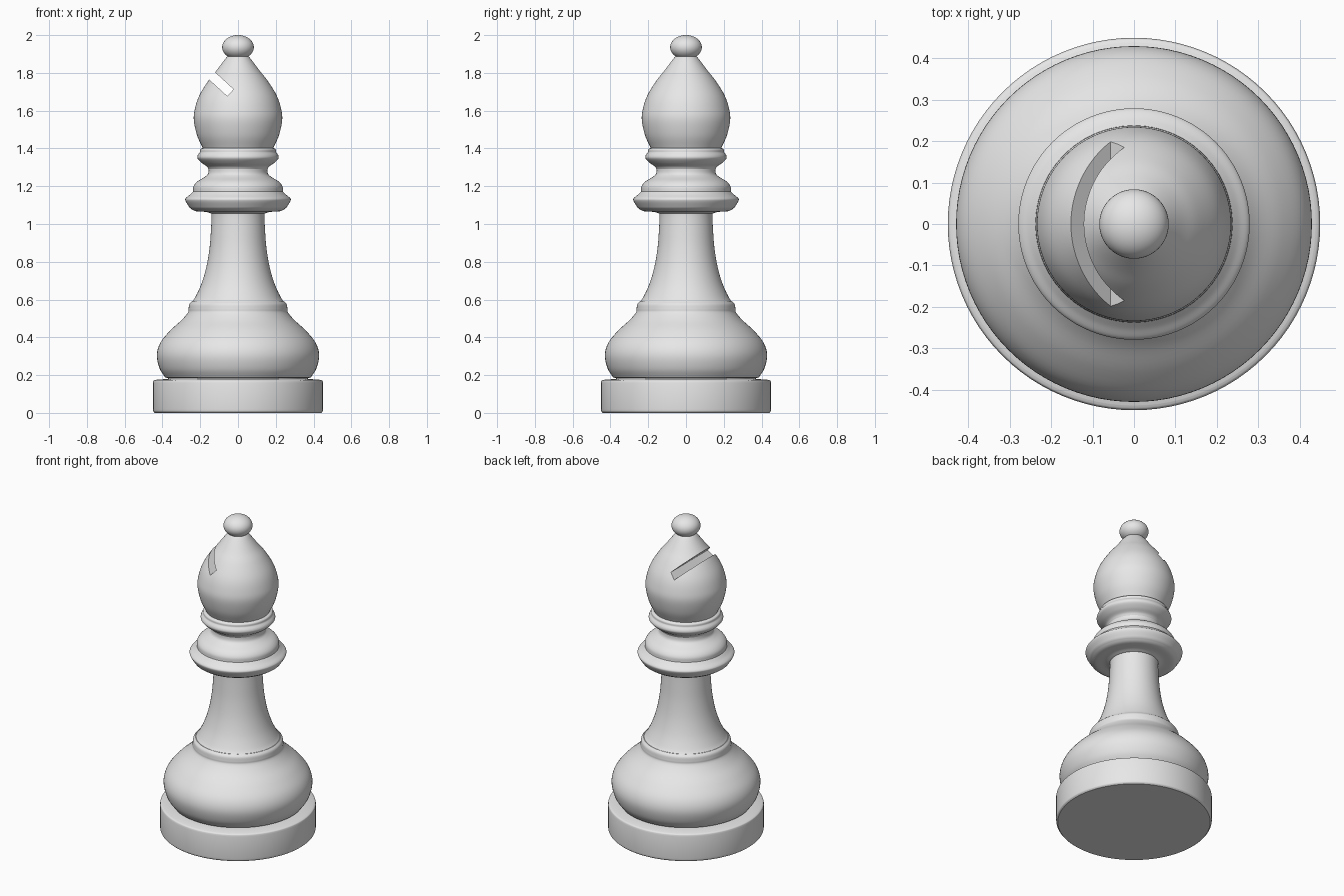
import bpy, bmesh, math
from mathutils import Vector, Matrix

if "Cube" in bpy.data.objects:
    bpy.data.objects.remove(bpy.data.objects["Cube"])

grey = bpy.data.materials.new("light_grey")
grey.diffuse_color = (0.8, 0.8, 0.8, 1)
grey.use_nodes = True
grey.node_tree.nodes["Principled BSDF"].inputs["Base Color"].default_value = grey.diffuse_color
SEG = 96


def smooth(pts, n=5):
    """Catmull-Rom curve through a short run of (radius, height) points."""
    if len(pts) < 3:
        return pts
    p = [Vector(q) for q in pts]
    p = [2 * p[0] - p[1]] + p + [2 * p[-1] - p[-2]]
    out = []
    for a, b, c, d in zip(p, p[1:], p[2:], p[3:]):
        for i in range(n):
            t = i / n
            out.append(0.5 * (2 * b + (c - a) * t + (2 * a - 5 * b + 4 * c - d) * t * t
                              + (3 * b - a - 3 * c + d) * t ** 3))
    return out + [p[-2]]


def finish(bm, name, angle=35):
    bmesh.ops.recalc_face_normals(bm, faces=bm.faces)
    me = bpy.data.meshes.new(name)
    bm.to_mesh(me)
    bm.free()
    ob = bpy.data.objects.new(name, me)
    bpy.context.collection.objects.link(ob)
    me.materials.append(grey)
    for o in bpy.context.selected_objects:
        o.select_set(False)
    bpy.context.view_layer.objects.active = ob
    ob.select_set(True)
    bpy.ops.object.shade_smooth_by_angle(angle=math.radians(angle))
    return ob


def lathe(name, *runs):
    """Closed turned solid; each run is smooth, joints between runs are creased."""
    prof = [q for r in runs for q in smooth(r)]
    bm = bmesh.new()
    rings = []
    for r, z in prof:
        rings.append([bm.verts.new((r * math.cos(2 * math.pi * i / SEG),
                                    r * math.sin(2 * math.pi * i / SEG), z)) for i in range(SEG)])
    for a, b in zip(rings, rings[1:]):
        for i in range(SEG):
            j = (i + 1) % SEG
            bm.faces.new((a[i], a[j], b[j], b[i]))
    bm.faces.new(rings[0])
    bm.faces.new(rings[-1])
    bmesh.ops.remove_doubles(bm, verts=bm.verts, dist=1e-5)
    return finish(bm, name)


# base disc
lathe("base", [(0.44, 0), (0.448, 0.008), (0.45, 0.02)],
      [(0.45, 0.16), (0.447, 0.17), (0.438, 0.175)], [(0.37, 0.18), (0.37, 0.19)])

# rounded foot with a small shoulder ring
lathe("foot", [(0.37, 0.17), (0.37, 0.185)],
      [(0.385, 0.187), (0.415, 0.235), (0.43, 0.305), (0.412, 0.37), (0.36, 0.435),
       (0.30, 0.49), (0.266, 0.53), (0.262, 0.55), (0.258, 0.575), (0.245, 0.59)])

# tapered stem
lathe("stem", [(0.25, 0.58), (0.228, 0.61), (0.195, 0.68), (0.168, 0.77),
               (0.151, 0.87), (0.143, 0.97), (0.14, 1.05), (0.145, 1.08)])

# wide collar
lathe("collar", [(0.14, 1.055), (0.17, 1.064), (0.225, 1.068), (0.255, 1.085)],
      [(0.255, 1.085), (0.277, 1.12), (0.277, 1.136), (0.255, 1.155), (0.238, 1.172)],
      [(0.238, 1.172), (0.235, 1.20), (0.215, 1.225), (0.175, 1.25), (0.157, 1.27), (0.155, 1.31)])

# narrow neck ring
lathe("neck_ring", [(0.155, 1.29), (0.165, 1.305), (0.19, 1.322), (0.213, 1.345), (0.214, 1.362),
                    (0.202, 1.38)], [(0.202, 1.38), (0.20, 1.395), (0.185, 1.403)])

# teardrop head
head = lathe("head", [(0.18, 1.39), (0.19, 1.41), (0.217, 1.47), (0.234, 1.55), (0.228, 1.61),
                      (0.205, 1.68), (0.158, 1.757), (0.116, 1.81), (0.065, 1.877), (0.05, 1.89)])

# slanted slot through the head
out = Vector((-0.737, 0, 0.676))
across = Vector((0.676, 0, 0.737))
bm = bmesh.new()
bmesh.ops.create_cube(bm, size=1)
rot = Matrix((out, (0, 1, 0), across)).transposed().to_4x4()
mid = Vector((-0.04, 0, 1.695)) + out * 0.2
bm.transform(Matrix.Translation(mid) @ rot @ Matrix.Diagonal((0.4, 1, 0.049, 1)))
cutter = finish(bm, "slot_cutter")
mod = head.modifiers.new("slot", 'BOOLEAN')
mod.object = cutter
mod.operation = 'DIFFERENCE'
mod.solver = 'EXACT'
bpy.context.view_layer.objects.active = head
bpy.ops.object.modifier_apply(modifier=mod.name)
bpy.data.objects.remove(cutter)
for o in bpy.context.selected_objects:
    o.select_set(False)
head.select_set(True)
bpy.context.view_layer.objects.active = head
bpy.ops.object.shade_smooth_by_angle(angle=math.radians(35))

# top bead
bm = bmesh.new()
bmesh.ops.create_uvsphere(bm, u_segments=48, v_segments=24, radius=1)
bm.transform(Matrix.Translation((0, 0, 1.936)) @ Matrix.Diagonal((0.084, 0.084, 0.064, 1)))
finish(bm, "top_bead")
